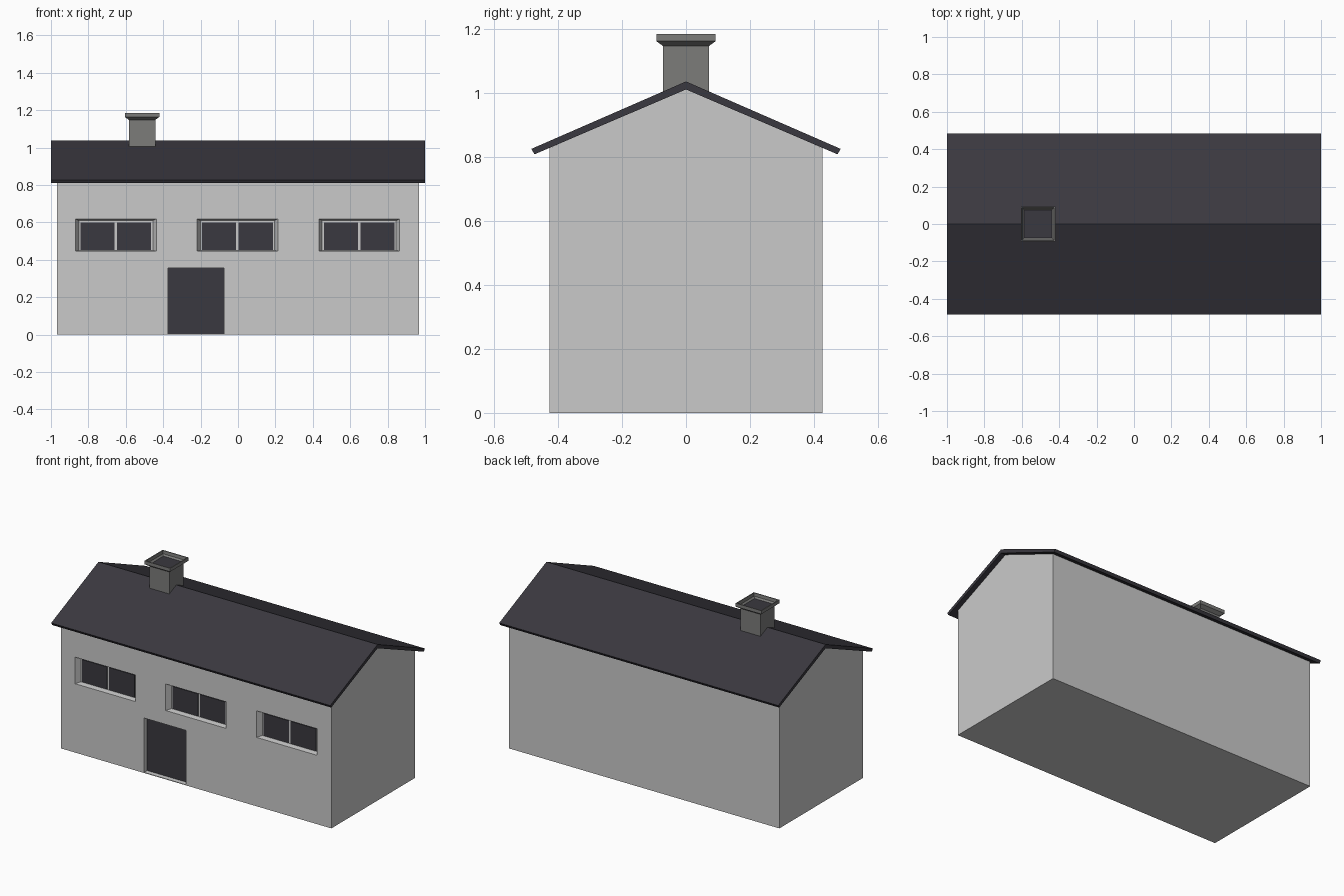
import bpy, bmesh

if "Cube" in bpy.data.objects:
    bpy.data.objects.remove(bpy.data.objects["Cube"])


def material(name, rgb):
    m = bpy.data.materials.new(name)
    m.diffuse_color = (*rgb, 1)
    m.use_nodes = True
    m.node_tree.nodes["Principled BSDF"].inputs["Base Color"].default_value = m.diffuse_color
    return m


WALL = material("light grey plaster", (0.59, 0.59, 0.59))
DARK = material("dark slate", (0.042, 0.040, 0.050))
STONE = material("mid grey stone", (0.20, 0.20, 0.195))


def loft(name, rings, mats, top_index=0):
    """Skin a stack of equal-sized rings and cap both ends."""
    bm = bmesh.new()
    loops = [[bm.verts.new(p) for p in r] for r in rings]
    n = len(loops[0])
    for a, b in zip(loops, loops[1:]):
        for i in range(n):
            j = (i + 1) % n
            bm.faces.new((a[i], a[j], b[j], b[i]))
    bm.faces.new(loops[0][::-1])
    bm.faces.new(loops[-1]).material_index = top_index
    bmesh.ops.recalc_face_normals(bm, faces=bm.faces)
    me = bpy.data.meshes.new(name)
    bm.to_mesh(me)
    bm.free()
    for m in mats:
        me.materials.append(m)
    ob = bpy.data.objects.new(name, me)
    bpy.context.collection.objects.link(ob)
    return ob


def prism(name, profile, half, mat):
    return loft(name, [[(x, y, z) for y, z in profile] for x in (-half, half)], [mat])


def rect_y(x0, x1, z0, z1, y):
    return [(x0, y, z0), (x1, y, z0), (x1, y, z1), (x0, y, z1)]


def rect_z(cx, hx, hy, z):
    return [(cx - hx, -hy, z), (cx + hx, -hy, z), (cx + hx, hy, z), (cx - hx, hy, z)]


FRONT = -0.427
DEPTH = 0.035

# House body with gables
walls = prism("walls", [(FRONT, 0), (-FRONT, 0), (-FRONT, 0.829), (0, 1.013), (FRONT, 0.829)],
              0.968, WALL)

# Roof slab
prism("roof", [(0, 1.037), (-0.484, 0.826), (-0.474, 0.809), (0, 1.012),
               (0.474, 0.809), (0.484, 0.826)], 1.0, DARK)


def recess(name, outer, inner):
    """Cut a tapered recess into the front wall."""
    back = FRONT + DEPTH
    # extend the taper a little in front of the wall
    ext = [o + (o - i) for o, i in zip(outer, inner)]
    cut = loft(name, [rect_y(*ext, FRONT - DEPTH), rect_y(*inner, back)], [WALL])
    cut.hide_render = True
    cut.hide_viewport = False
    mod = walls.modifiers.new(name, 'BOOLEAN')
    mod.operation = 'DIFFERENCE'
    mod.solver = 'EXACT'
    mod.object = cut
    return cut


def plate(name, x0, x1, z0, z1):
    y = FRONT + DEPTH
    loft(name, [rect_y(x0, x1, z0, z1, y - 0.004), rect_y(x0, x1, z0, z1, y + 0.003)], [DARK])


cutters = []

# Three windows, each with two dark panes
for k, cx in enumerate((-0.653, -0.003, 0.648)):
    cutters.append(recess(f"window_cutter_{k}", (cx - 0.216, cx + 0.216, 0.446, 0.618),
                          (cx - 0.198, cx + 0.198, 0.450, 0.609)))
    for s, side in ((-1, "left"), (1, "right")):
        a, b = sorted((cx + s * 0.007, cx + s * 0.189))
        plate(f"window_{k}_{side}_pane", a, b, 0.453, 0.598)

# Door
door = (-0.374, -0.074, 0.004, 0.356)
cutters.append(recess("door_cutter", door, door))
plate("door", *door)

# Apply the cuts and remove the cutters
bpy.context.view_layer.update()
cut_mesh = bpy.data.meshes.new_from_object(
    walls.evaluated_get(bpy.context.evaluated_depsgraph_get()))
walls.modifiers.clear()
walls.data = cut_mesh
for c in cutters:
    bpy.data.objects.remove(c)

# Chimney: shaft, flared cap, thin rim and dark sunken opening
cx = -0.513
steps = [(0.071, 1.0), (0.071, 1.148), (0.092, 1.163), (0.092, 1.185),
         (0.086, 1.185), (0.084, 1.165), (0.075, 1.155)]
loft("chimney", [rect_z(cx, h, h + 0.001, z) for h, z in steps], [STONE, DARK], top_index=1)
